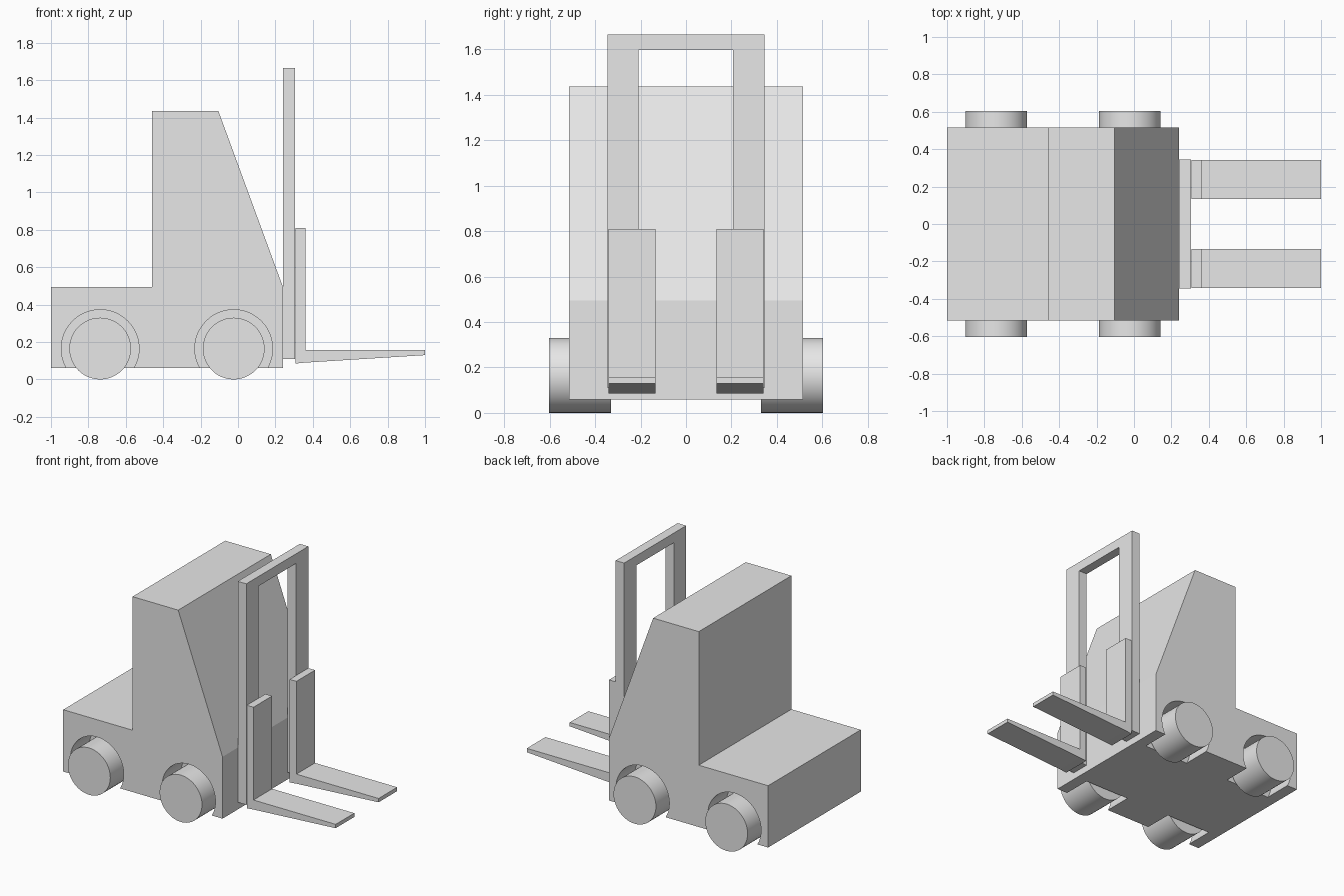
import bpy
import bmesh
import math

cube = bpy.data.objects.get("Cube")
if cube:
    bpy.data.objects.remove(cube, do_unlink=True)

grey = bpy.data.materials.new("plain_grey")
grey.use_nodes = True
grey.diffuse_color = (0.8, 0.8, 0.8, 1)
grey.node_tree.nodes["Principled BSDF"].inputs["Base Color"].default_value = (0.8, 0.8, 0.8, 1)


def extrude(name, points, axis, start, end):
    """Extrude a flat outline from start to end along y or x."""
    bm = bmesh.new()
    place = (lambda a, b: (a, start, b)) if axis == "y" else (lambda a, b: (start, a, b))
    face = bm.faces.new([bm.verts.new(place(a, b)) for a, b in points])
    geom = bmesh.ops.extrude_face_region(bm, geom=[face])["geom"]
    depth = end - start
    move = (0, depth, 0) if axis == "y" else (depth, 0, 0)
    bmesh.ops.translate(bm, vec=move, verts=[g for g in geom if isinstance(g, bmesh.types.BMVert)])
    bmesh.ops.recalc_face_normals(bm, faces=bm.faces)
    mesh = bpy.data.meshes.new(name)
    bm.to_mesh(mesh)
    bm.free()
    mesh.materials.append(grey)
    obj = bpy.data.objects.new(name, mesh)
    bpy.context.collection.objects.link(obj)
    return obj


def circle(x, z, radius, sides=48):
    turn = 2 * math.pi / sides
    return [(x + radius * math.cos(i * turn), z + radius * math.sin(i * turn)) for i in range(sides)]


def activate(obj):
    bpy.ops.object.select_all(action="DESELECT")
    obj.select_set(True)
    bpy.context.view_layer.objects.active = obj


# Body and cab in one side profile
body = extrude("body", [(-1, 0.06), (0.24, 0.06), (0.24, 0.495), (-0.105, 1.435),
                        (-0.46, 1.435), (-0.46, 0.495), (-1, 0.495)], "y", -0.515, 0.515)

# Wheels and the wheel wells cut into the body
HUB_Z = 0.165
for end, x in (("rear", -0.737), ("front", -0.023)):
    for side, s in (("left", 1), ("right", -1)):
        well = extrude("well_cutter", circle(x, HUB_Z, 0.208), "y", s * 0.31, s * 0.7)
        well.hide_render = True
        cut = body.modifiers.new("wheel_well", "BOOLEAN")
        cut.operation = "DIFFERENCE"
        cut.solver = "EXACT"
        cut.object = well
        activate(body)
        bpy.ops.object.modifier_apply(modifier=cut.name)
        bpy.data.objects.remove(well, do_unlink=True)

        wheel = extrude(f"{end}_{side}_wheel", circle(x, HUB_Z, HUB_Z), "y", s * 0.33, s * 0.603)
        activate(wheel)
        bpy.ops.object.shade_smooth_by_angle(angle=math.radians(30))

activate(body)
bpy.ops.object.shade_smooth_by_angle(angle=math.radians(15))

# Upright mast frame, open at the bottom
extrude("mast", [(-0.345, 0.11), (-0.21, 0.11), (-0.21, 1.597), (0.207, 1.597),
                 (0.207, 0.11), (0.345, 0.11), (0.345, 1.665), (-0.345, 1.665)], "x", 0.24, 0.306)

# Pair of L-shaped forks with tapered tines
fork_profile = [(0.308, 0.085), (0.36, 0.09), (1, 0.13), (1, 0.157),
                (0.36, 0.157), (0.36, 0.81), (0.308, 0.81)]
for side, s in (("left", 1), ("right", -1)):
    extrude(f"{side}_fork", fork_profile, "y", s * 0.135, s * 0.342)
